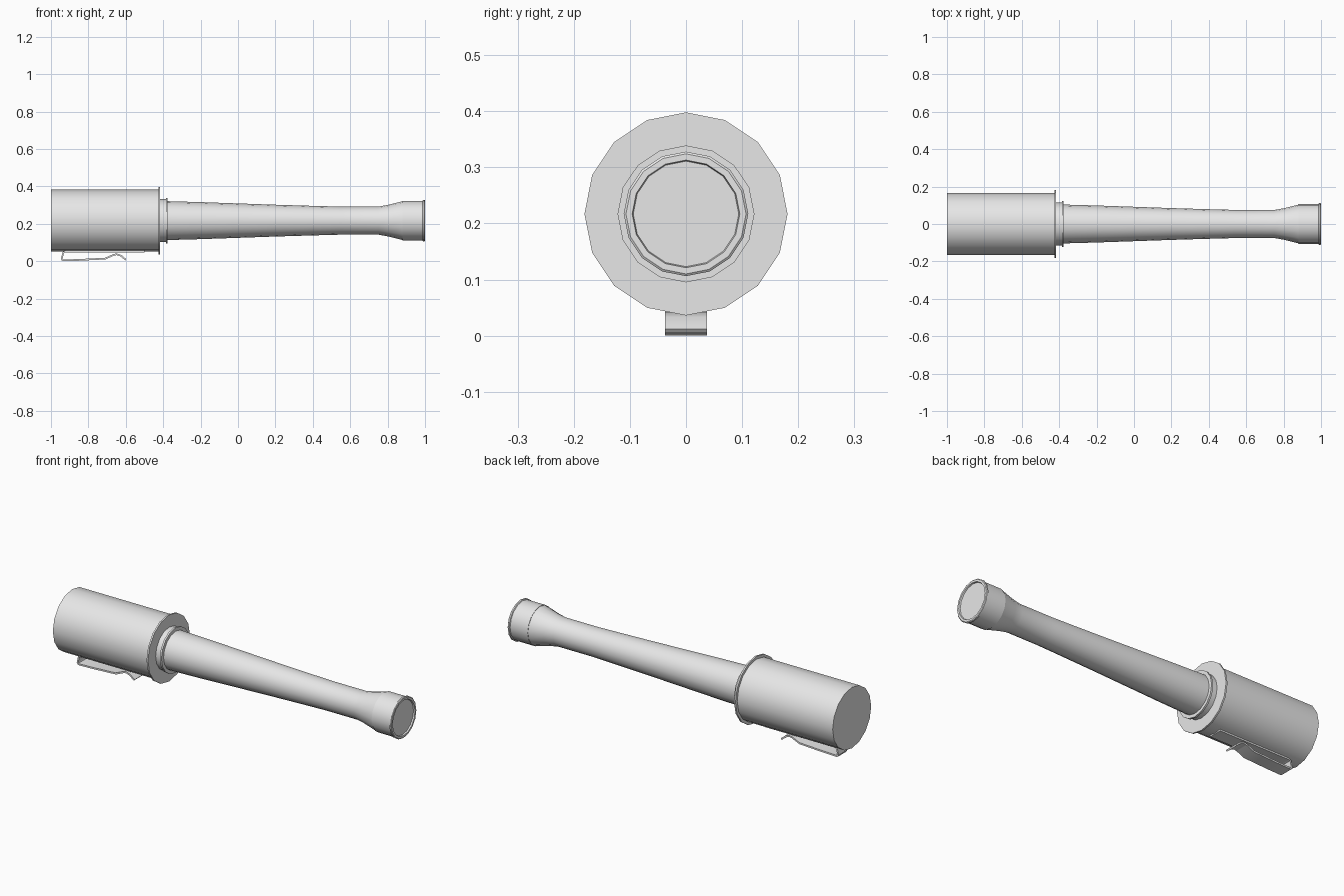
import bpy, bmesh, math
from mathutils import Vector

if "Cube" in bpy.data.objects:
    bpy.data.objects.remove(bpy.data.objects["Cube"])

AXIS_Z = 0.217
SIDES = 16

grey = bpy.data.materials.new("plain_grey")
grey.diffuse_color = (0.8, 0.8, 0.8, 1)
grey.use_nodes = True
grey.node_tree.nodes["Principled BSDF"].inputs["Base Color"].default_value = grey.diffuse_color


def finish(bm, name):
    bmesh.ops.recalc_face_normals(bm, faces=bm.faces[:])
    for f in bm.faces:
        f.smooth = True
    mesh = bpy.data.meshes.new(name)
    bm.to_mesh(mesh)
    bm.free()
    mesh.set_sharp_from_angle(angle=math.radians(30))
    mesh.materials.append(grey)
    obj = bpy.data.objects.new(name, mesh)
    bpy.context.collection.objects.link(obj)
    return obj


def lathe(name, profile):
    """Revolve (x, radius) points around the long axis and cap both ends."""
    bm = bmesh.new()
    rings = []
    for x, r in profile:
        angles = [2 * math.pi * i / SIDES for i in range(SIDES)]
        rings.append([bm.verts.new((x, r * math.sin(a), AXIS_Z + r * math.cos(a)))
                      for a in angles])
    for a, b in zip(rings, rings[1:]):
        for i in range(SIDES):
            j = (i + 1) % SIDES
            bm.faces.new((a[i], a[j], b[j], b[i]))
    bm.faces.new(rings[0])
    bm.faces.new(rings[-1])
    return finish(bm, name)


def ribbon(name, path, half_width, thickness):
    """Bent flat strip following (x, z) points, extended along y."""
    pts = [Vector(p) for p in path]
    bm = bmesh.new()
    rows = []
    for i, p in enumerate(pts):
        d0 = (p - pts[max(i - 1, 0)]).normalized()
        d1 = (pts[min(i + 1, len(pts) - 1)] - p).normalized()
        t = (d0 + d1).normalized()
        n = Vector((-t.y, t.x)) * thickness / 2
        rows.append([bm.verts.new((q.x, y, q.y)) for q, y in
                     ((p + n, -half_width), (p + n, half_width),
                      (p - n, half_width), (p - n, -half_width))])
    for a, b in zip(rows, rows[1:]):
        for i in range(4):
            j = (i + 1) % 4
            bm.faces.new((a[i], a[j], b[j], b[i]))
    bm.faces.new(rows[0])
    bm.faces.new(rows[-1])
    return finish(bm, name)


# Large cylindrical head and its flange
lathe("head_drum", [(-1.0, 0.166), (-0.42, 0.166)])
lathe("head_flange", [(-0.425, 0.181), (-0.416, 0.181)])

# Neck and collar between head and handle
lathe("neck", [(-0.418, 0.115), (-0.384, 0.115)])
lathe("neck_collar", [(-0.386, 0.122), (-0.376, 0.122)])

# Tapered handle with flared end
lathe("handle", [(-0.38, 0.104), (-0.2, 0.099), (0.0, 0.092), (0.2, 0.085),
                 (0.4, 0.079), (0.55, 0.075), (0.75, 0.075), (0.80, 0.084),
                 (0.88, 0.104)])

# End cap with rolled rim and recessed face
lathe("end_cap", [(0.88, 0.106), (0.986, 0.106), (0.989, 0.111), (0.997, 0.111),
                  (1.0, 0.107), (1.0, 0.096), (0.992, 0.094)])

# Belt clip under the head
ribbon("belt_clip", [(-0.50, 0.052), (-0.922, 0.052), (-0.934, 0.047),
                     (-0.942, 0.014), (-0.939, 0.007), (-0.932, 0.0045),
                     (-0.85, 0.007), (-0.71, 0.014), (-0.665, 0.034),
                     (-0.648, 0.037), (-0.625, 0.029), (-0.60, 0.008)],
       0.037, 0.009)
